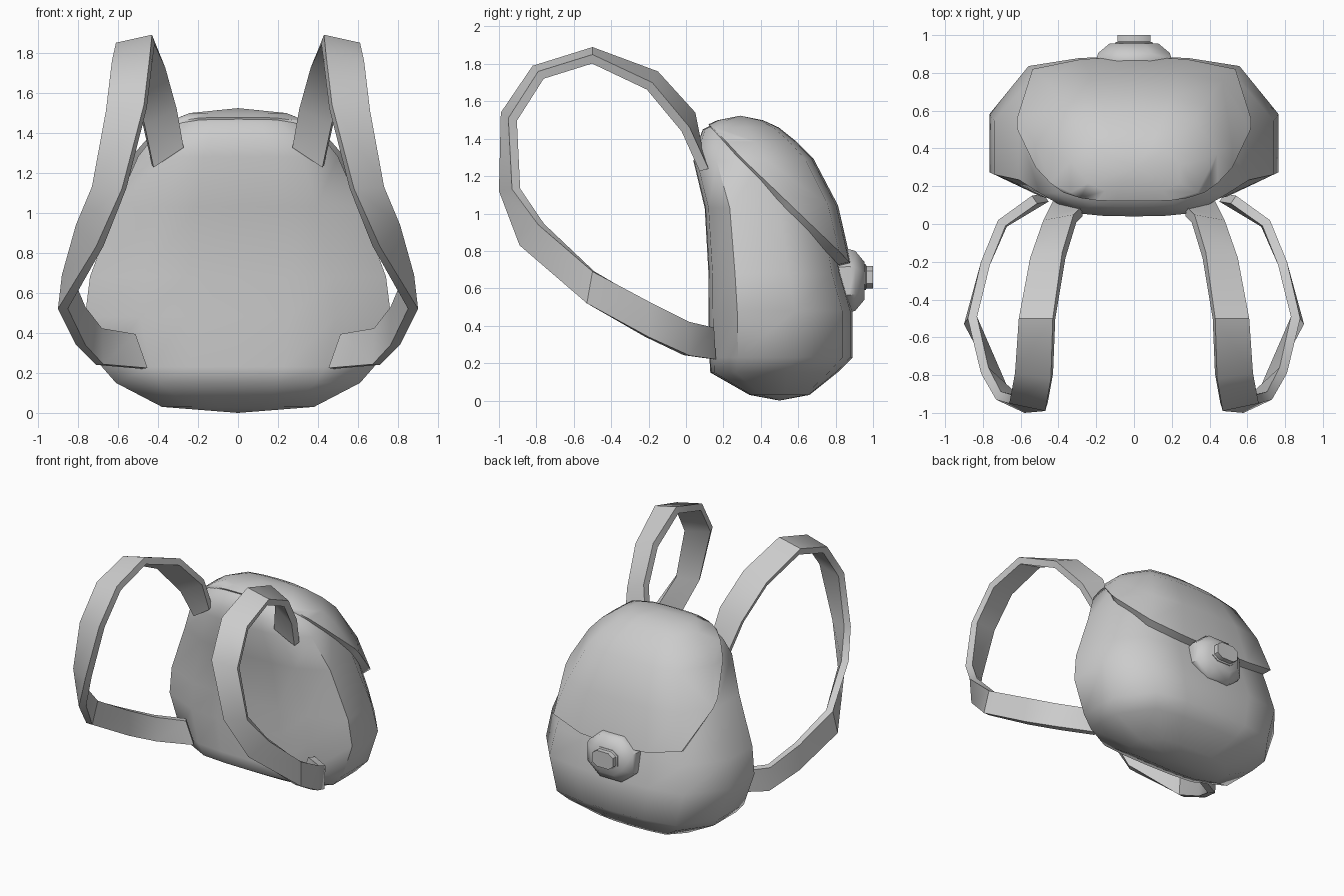
import bpy, bmesh, math
from mathutils import Vector

cube = bpy.data.objects.get("Cube")
if cube:
    bpy.data.objects.remove(cube, do_unlink=True)

fabric = bpy.data.materials.new("grey_fabric")
GREY = (0.6, 0.6, 0.6, 1)
fabric.diffuse_color = GREY
fabric.use_nodes = True
for node in fabric.node_tree.nodes:
    if node.type == 'BSDF_PRINCIPLED':
        node.inputs["Base Color"].default_value = GREY


def finish(name, bm, angle=50, thickness=0, mirror=False):
    """Turn a bmesh into a shaded object, optionally thickened and mirrored."""
    mesh = bpy.data.meshes.new(name)
    bm.to_mesh(mesh)
    bm.free()
    obj = bpy.data.objects.new(name, mesh)
    bpy.context.collection.objects.link(obj)
    mesh.materials.append(fabric)
    bpy.ops.object.select_all(action='DESELECT')
    obj.select_set(True)
    bpy.context.view_layer.objects.active = obj
    if thickness:
        mod = obj.modifiers.new("thickness", 'SOLIDIFY')
        mod.thickness = thickness
        mod.offset = -1
        bpy.ops.object.modifier_apply(modifier=mod.name)
    if mirror:
        mod = obj.modifiers.new("mirror", 'MIRROR')
        mod.use_mirror_merge = False
        bpy.ops.object.modifier_apply(modifier=mod.name)
    bpy.ops.object.shade_smooth_by_angle(angle=math.radians(angle))
    return obj


def loft(bm, rings):
    """Bridge equal-length rings of points and return the vertex rings."""
    loops = [[bm.verts.new(p) for p in ring] for ring in rings]
    for lo, hi in zip(loops, loops[1:]):
        for i in range(len(lo)):
            j = (i + 1) % len(lo)
            bm.faces.new((lo[i], lo[j], hi[j], hi[i]))
    return loops


def fan(bm, loop, tip):
    v = bm.verts.new(tip)
    for i in range(len(loop)):
        bm.faces.new((loop[i - 1], loop[i], v))


# Bag section as fractions of half width and depth, front to back
HALF = [(0.34, 0.006), (0.64, 0.03), (1, 0.2), (1, 0.6), (0.73, 0.93), (0.38, 0.985)]
SECTION = [(0, 0)] + HALF + [(0, 1)] + [(-x, y) for x, y in reversed(HALF)]

# Height, half width, front y, back y
LEVELS = [(0.03, 0.38, 0.34, 0.66), (0.15, 0.61, 0.13, 0.81), (0.23, 0.68, 0.125, 0.89),
          (0.48, 0.765, 0.12, 0.89), (0.68, 0.74, 0.12, 0.83), (1.03, 0.61, 0.10, 0.77),
          (1.28, 0.50, 0.04, 0.66), (1.37, 0.43, 0.06, 0.58), (1.45, 0.33, 0.09, 0.49),
          (1.49, 0.24, 0.17, 0.41)]


def bag_shape():
    bm = bmesh.new()
    rings = [[(w * fx, a + (b - a) * fy, z) for fx, fy in SECTION] for z, w, a, b in LEVELS]
    loops = loft(bm, rings)
    fan(bm, loops[0], (0, 0.5, 0.0))
    fan(bm, loops[-1], (0, 0.29, 1.515))
    bmesh.ops.recalc_face_normals(bm, faces=bm.faces)
    return bm


finish("bag_body", bag_shape(), angle=60)

# Flap: upper back of the bag shape, cut on a slant and swollen outward
bm = bag_shape()
bmesh.ops.bisect_plane(bm, geom=bm.verts[:] + bm.edges[:] + bm.faces[:],
                       plane_co=(0, 0.82, 0.72), plane_no=(0, 0.56, 0.52), clear_inner=True)
bm.normal_update()
swell = [(v, v.normal.copy()) for v in bm.verts]
for v, n in swell:
    v.co += n * (0.008 + 0.055 * min(1, max(0, (1.5 - v.co.z) / 0.7)))
finish("top_flap", bm, angle=60, thickness=0.06)

# Shoulder straps: inner and outer edge of the ribbon, top to bottom
STRAP = [((.28, .09, 1.34), (.43, .12, 1.24)),
         ((.32, .05, 1.54), (.48, .02, 1.46)),
         ((.38, -.15, 1.76), (.55, -.18, 1.70)),
         ((.43, -.50, 1.89), (.61, -.50, 1.85)),
         ((.44, -.82, 1.79), (.63, -.79, 1.76)),
         ((.47, -.99, 1.54), (.66, -.95, 1.51)),
         ((.58, -1.0, 1.12), (.73, -.93, 1.13)),
         ((.71, -.89, .83), (.81, -.79, .94)),
         ((.90, -.53, .52), (.88, -.50, .69)),
         ((.81, -.20, .34), (.81, -.20, .53)),
         ((.71, .02, .24), (.72, .02, .42)),
         ((.48, .16, .22), (.54, .15, .39))]
bm = bmesh.new()
edges = [(bm.verts.new(a), bm.verts.new(b)) for a, b in STRAP]
for (a, b), (c, d) in zip(edges, edges[1:]):
    bm.faces.new((a, c, d, b))
bm.normal_update()
finish("shoulder_straps", bm, angle=40, thickness=0.05, mirror=True)


def stud(name, steps, z, corner):
    """Octagonal stud pointing back; steps are (y, half width, half height)."""
    bm = bmesh.new()
    shape = [(corner, -1), (1, -corner), (1, corner), (corner, 1),
             (-corner, 1), (-1, corner), (-1, -corner), (-corner, -1)]
    loops = loft(bm, [[(w * u, y, z + h * v) for u, v in shape] for y, w, h in steps])
    bm.faces.new(loops[0])
    bm.faces.new(loops[-1])
    bmesh.ops.recalc_face_normals(bm, faces=bm.faces)
    finish(name, bm, angle=40)


# Clasp on the back
stud("clasp_base", [(0.80, 0.19, 0.16), (0.87, 0.20, 0.17), (0.905, 0.19, 0.16),
                    (0.955, 0.13, 0.10)], 0.64, 0.45)
stud("clasp_button", [(0.94, 0.10, 0.07), (0.96, 0.10, 0.07), (0.965, 0.088, 0.06),
                      (1.0, 0.088, 0.06)], 0.66, 0.55)
